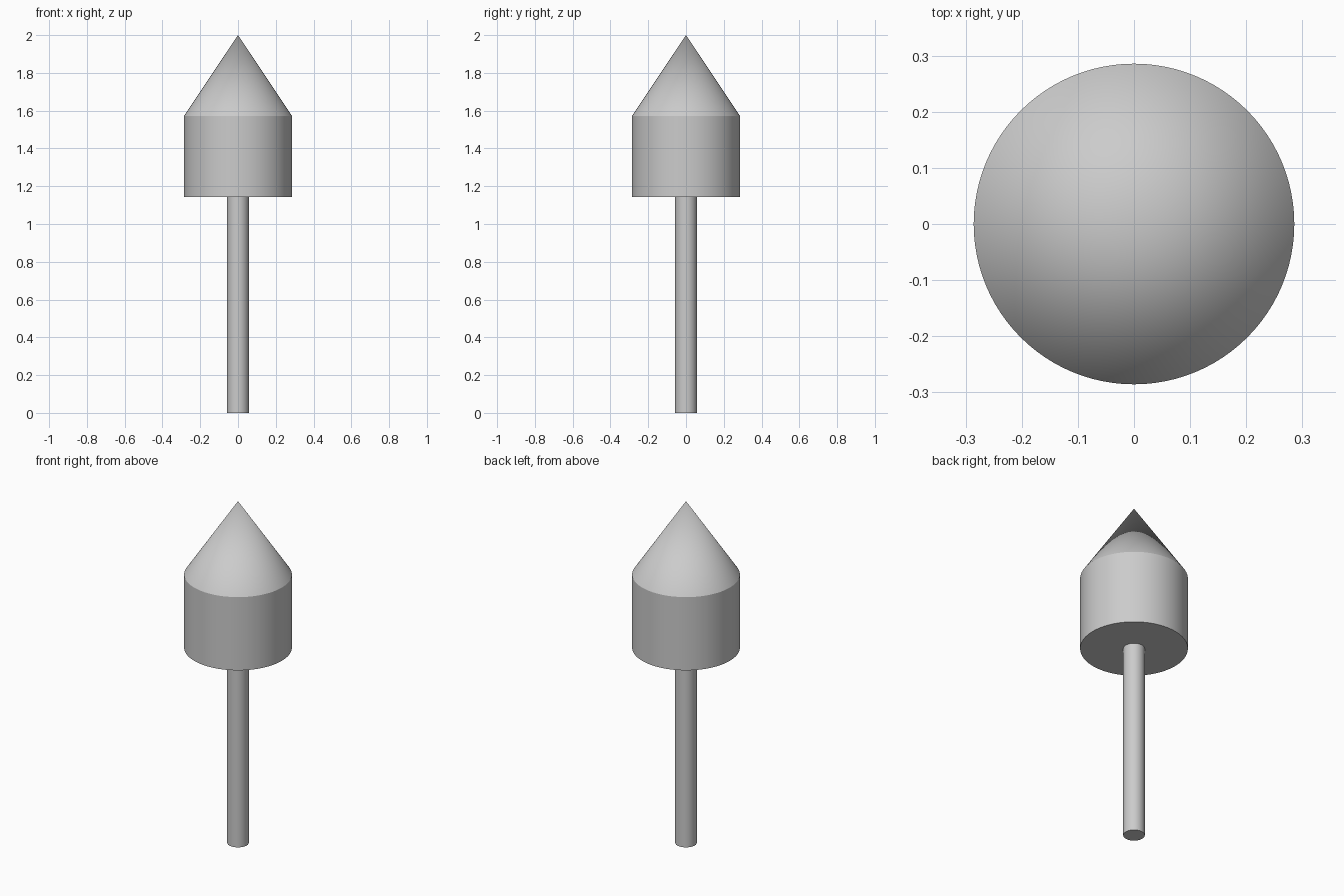
import bpy
import math

cube = bpy.data.objects.get("Cube")
if cube:
    bpy.data.objects.remove(cube, do_unlink=True)

UNIT = 2 / 14          # the whole model is fourteen units tall
SIDES = 96

grey = bpy.data.materials.new("plain grey")
grey.use_nodes = True
colour = (0.6, 0.6, 0.6, 1)
grey.diffuse_color = colour
grey.node_tree.nodes["Principled BSDF"].inputs["Base Color"].default_value = colour


def turned_part(name, bottom, top, radius, top_radius):
    """Closed round part between two heights, given in units."""
    bpy.ops.mesh.primitive_cone_add(
        vertices=SIDES, radius1=radius * UNIT, radius2=top_radius * UNIT,
        depth=(top - bottom) * UNIT, location=(0, 0, (bottom + top) / 2 * UNIT))
    part = bpy.context.object
    part.name = name
    part.data.materials.append(grey)
    bpy.ops.object.shade_smooth_by_angle(angle=math.radians(30))
    return part


# Thin stick, round body and pointed nose, stacked upwards
turned_part("guide_stick", 0, 8, 0.4, 0.4)
turned_part("body_tube", 8, 11, 2, 2)
turned_part("nose_cone", 11, 14, 2, 0)
